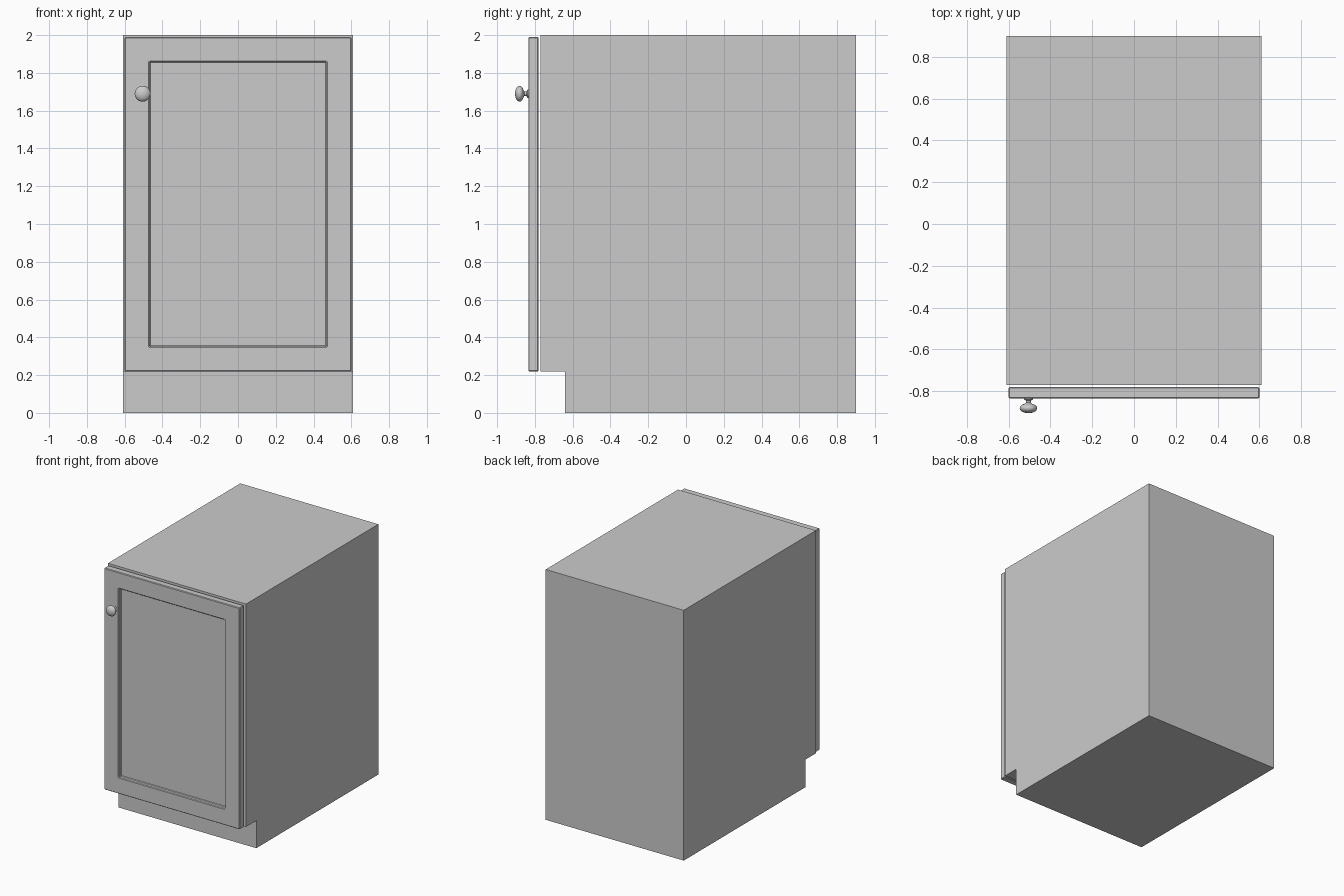
import bpy, bmesh, math
from mathutils import Matrix, Vector

cube = bpy.data.objects.get("Cube")
if cube:
    bpy.data.objects.remove(cube, do_unlink=True)

grey = bpy.data.materials.new("light grey")
grey.use_nodes = True
colour = (0.6, 0.6, 0.6, 1)
grey.diffuse_color = colour
grey.node_tree.nodes["Principled BSDF"].inputs["Base Color"].default_value = colour


def add_object(name, bm):
    bmesh.ops.recalc_face_normals(bm, faces=bm.faces)
    mesh = bpy.data.meshes.new(name)
    bm.to_mesh(mesh)
    bm.free()
    mesh.materials.append(grey)
    obj = bpy.data.objects.new(name, mesh)
    bpy.context.collection.objects.link(obj)
    return obj


# Cabinet body: side profile with a toe kick, extruded across the width
half_width = 0.61
profile = [(-0.64, 0), (0.9, 0), (0.9, 2), (-0.77, 2), (-0.77, 0.22), (-0.64, 0.22)]
bm = bmesh.new()
side = bm.faces.new([bm.verts.new((-half_width, y, z)) for y, z in profile])
extruded = bmesh.ops.extrude_face_region(bm, geom=[side])["geom"]
bmesh.ops.translate(bm, vec=(2 * half_width, 0, 0),
                    verts=[v for v in extruded if isinstance(v, bmesh.types.BMVert)])
add_object("cabinet_body", bm)

# Door: slab with a recessed centre panel and slightly eased edges
door_low, door_high = Vector((-0.6, -0.835, 0.22)), Vector((0.6, -0.78, 1.99))
bm = bmesh.new()
bmesh.ops.create_cube(bm, size=1)
bmesh.ops.scale(bm, vec=door_high - door_low, verts=bm.verts)
bmesh.ops.translate(bm, vec=(door_low + door_high) / 2, verts=bm.verts)
bm.normal_update()
front = min(bm.faces, key=lambda f: f.calc_center_median().y)
bmesh.ops.inset_region(bm, faces=[front], thickness=0.185)
lip = bmesh.ops.extrude_face_region(bm, geom=[front])["geom"]
bmesh.ops.delete(bm, geom=[front], context="FACES_ONLY")
bmesh.ops.translate(bm, vec=(0, 0.03, 0),
                    verts=[v for v in lip if isinstance(v, bmesh.types.BMVert)])
door = add_object("door", bm)
bevel = door.modifiers.new("eased edges", "BEVEL")
bevel.width = 0.005
bevel.segments = 1
bevel.limit_method = "ANGLE"

# Knob: flared foot, thin neck and rounded head, turned about the y axis
knob_profile = [(0.022, -0.005), (0.022, 0.004), (0.013, 0.009), (0.011, 0.02), (0.02, 0.026)]
for step in range(9):
    angle = math.radians(-50 + step * 17.5)
    knob_profile.append((0.042 * math.cos(angle), 0.046 + 0.024 * math.sin(angle)))
knob_profile[-1] = (0, 0.07)
bm = bmesh.new()
verts = [bm.verts.new((r, 0, h)) for r, h in knob_profile]
edges = [bm.edges.new(pair) for pair in zip(verts, verts[1:])]
bmesh.ops.spin(bm, geom=verts + edges, cent=(0, 0, 0), axis=(0, 0, 1),
               angle=math.tau, steps=32)
bmesh.ops.remove_doubles(bm, verts=bm.verts, dist=0.0001)
bmesh.ops.holes_fill(bm, edges=[e for e in bm.edges if e.is_boundary], sides=0)
bmesh.ops.transform(bm, verts=bm.verts, matrix=Matrix.Translation((-0.505, -0.835, 1.69))
                    @ Matrix.Rotation(math.pi / 2, 4, "X"))
knob = add_object("knob", bm)
bpy.ops.object.select_all(action="DESELECT")
knob.select_set(True)
bpy.context.view_layer.objects.active = knob
bpy.ops.object.shade_smooth_by_angle(angle=math.radians(50))
